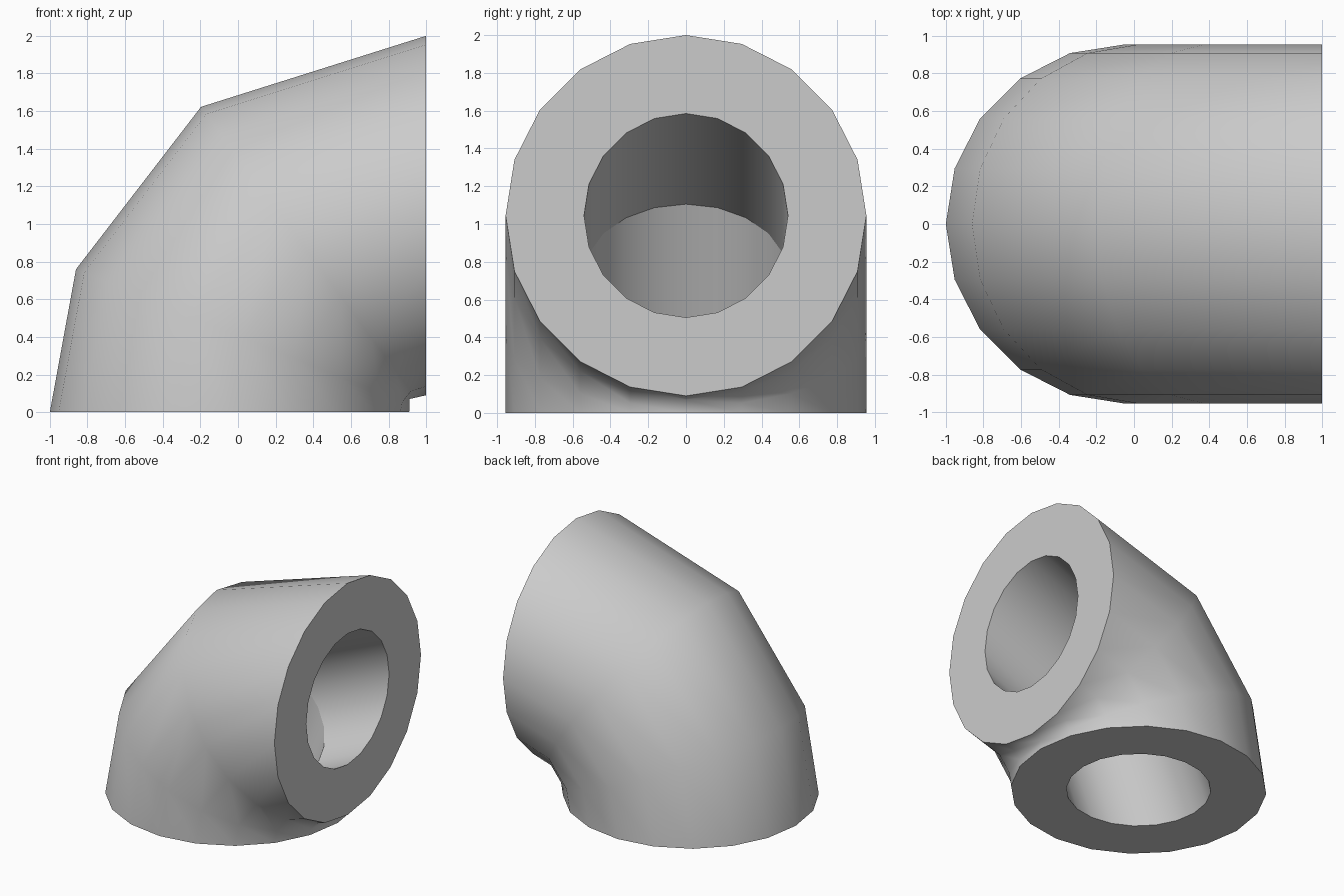
import bpy, bmesh
from math import sin, cos, radians, tau

if "Cube" in bpy.data.objects:
    bpy.data.objects.remove(bpy.data.objects["Cube"])

SIDES = 20
BEND_X = 1.0      # the bend turns about the line x = 1, z = 0
BEND_R = 1.045    # distance from that line to the pipe centre

bm = bmesh.new()


def ring(angle, radius, scale=1.0):
    """Cross-section of the pipe, swung round the bend by an angle."""
    a = radians(angle)
    verts = []
    for i in range(SIDES):
        t = tau * i / SIDES
        d = (BEND_R + radius * cos(t)) * scale
        verts.append(bm.verts.new((BEND_X - d * cos(a), radius * sin(t), d * sin(a))))
    return verts


def bridge(a, b, smooth):
    for i in range(SIDES):
        j = (i + 1) % SIDES
        bm.faces.new((a[i], a[j], b[j], b[i])).smooth = smooth


# Outer wall in three segments, bore in two
outer = [ring(0, 0.955), ring(22.2, 0.955, 1.005),
         ring(53.6, 0.955, 1.008), ring(90, 0.955)]
bore = [ring(0, 0.54), ring(44.2, 0.54), ring(90, 0.54)]
for rings in (outer, bore):
    for a, b in zip(rings, rings[1:]):
        bridge(a, b, True)

# Flat annular ends
bridge(outer[0], bore[0], False)
bridge(outer[-1], bore[-1], False)

# Tight inside corner pinches to one point
for r in outer[1:3]:
    r[SIDES // 2].co = (0.912, 0, 0.07)

# Crisp rims and bore joint
for r in (outer[0], outer[-1], *bore):
    for i in range(SIDES):
        bm.edges.get((r[i], r[(i + 1) % SIDES])).smooth = False

bmesh.ops.remove_doubles(bm, verts=bm.verts, dist=0.0005)
bmesh.ops.recalc_face_normals(bm, faces=bm.faces)

mesh = bpy.data.meshes.new("pipe_elbow")
bm.to_mesh(mesh)
bm.free()
elbow = bpy.data.objects.new("pipe_elbow", mesh)
bpy.context.collection.objects.link(elbow)
